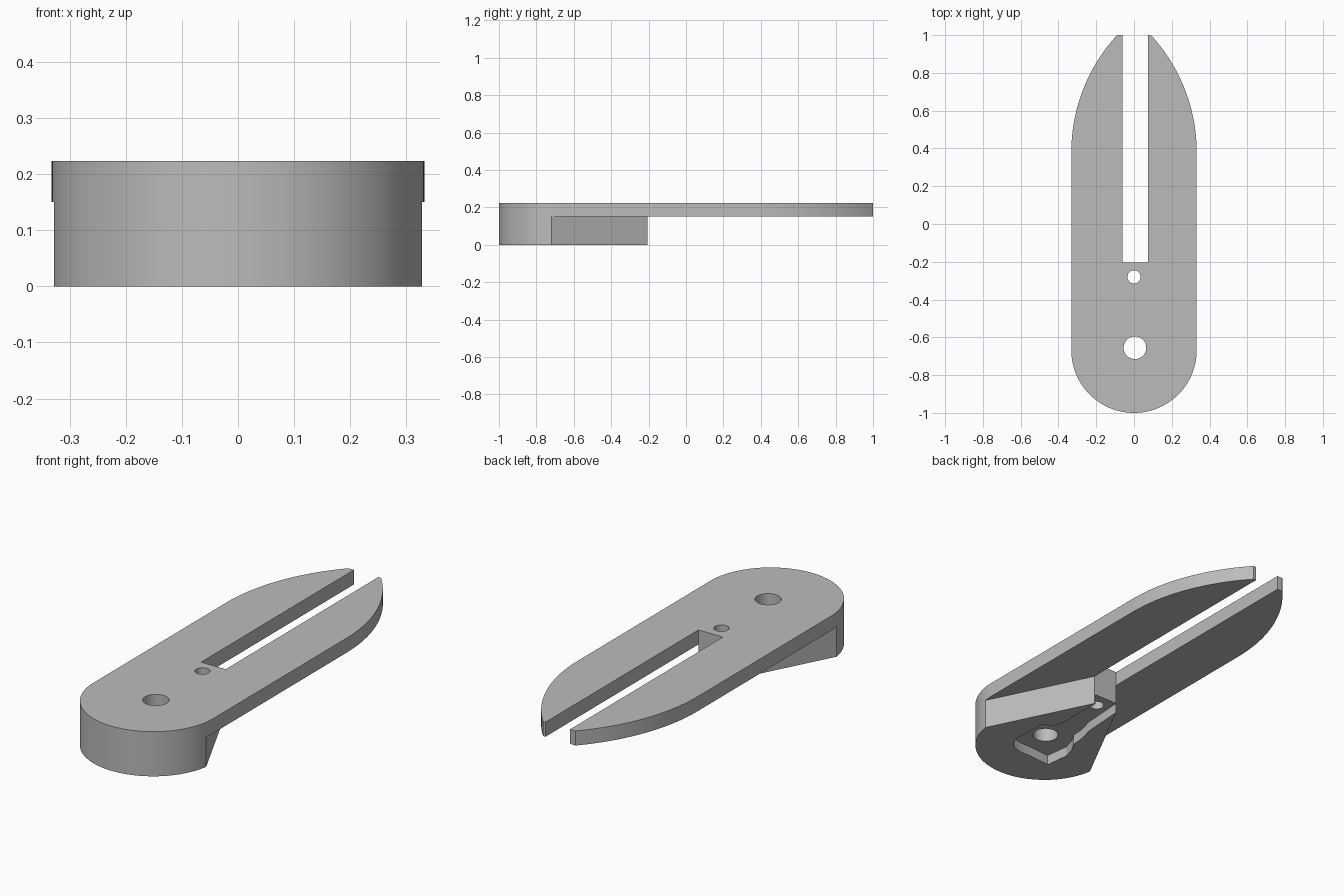
import bpy, bmesh, math
from math import sin, cos, radians, asin

old = bpy.data.objects.get("Cube")
if old:
    bpy.data.objects.remove(old, do_unlink=True)

grey = bpy.data.materials.new("plain grey")
grey.use_nodes = True
colour = (0.5, 0.5, 0.5, 1)
grey.diffuse_color = colour
grey.node_tree.nodes["Principled BSDF"].inputs["Base Color"].default_value = colour


def prism(name, outline, z0, z1):
    """Extrude a flat outline between two heights."""
    bm = bmesh.new()
    face = bm.faces.new([bm.verts.new((x, y, z0)) for x, y in outline])
    top = bmesh.ops.extrude_face_region(bm, geom=[face])["geom"]
    for v in top:
        if isinstance(v, bmesh.types.BMVert):
            v.co.z = z1
    bmesh.ops.recalc_face_normals(bm, faces=bm.faces)
    mesh = bpy.data.meshes.new(name)
    bm.to_mesh(mesh)
    bm.free()
    mesh.materials.append(grey)
    obj = bpy.data.objects.new(name, mesh)
    bpy.context.collection.objects.link(obj)
    return obj


def arc(cx, cy, r, a0, a1, n):
    return [(cx + r * cos(radians(a0 + (a1 - a0) * i / n)),
             cy + r * sin(radians(a0 + (a1 - a0) * i / n))) for i in range(n + 1)]


def combine(target, tool, operation):
    mod = target.modifiers.new("cut", "BOOLEAN")
    mod.operation, mod.solver, mod.object = operation, "EXACT", tool
    bpy.context.view_layer.objects.active = target
    bpy.ops.object.modifier_apply(modifier=mod.name)
    bpy.data.objects.remove(tool, do_unlink=True)


HALF, UNDER, TOP = 0.332, 0.15, 0.223
ROUND_Y, SLOT_Y = -0.668, -0.205
SLOT_L, SLOT_R = 0.075, -0.06

# Forked plate: round front end, curved prongs and a slot
R, shoulder = 0.915, 0.38
sweep = math.degrees(asin((1 - shoulder) / R))
left = arc(HALF - R, shoulder, R, 0, sweep, 28)
right = [(-x, y) for x, y in reversed(left)]
front = arc(0, ROUND_Y, HALF, 180, 360, 60)
slot = [(SLOT_L, 1), (SLOT_L, SLOT_Y), (SLOT_R, SLOT_Y), (SLOT_R, 1)]
body = prism("forked_plate", front + left + slot + right, UNDER, TOP)

# Thick hub beneath, tapering to the slot
hub = prism("hub", arc(0, ROUND_Y, HALF, 189, 351, 54)
            + [(SLOT_L, SLOT_Y), (SLOT_R, SLOT_Y)], 0, UNDER)
combine(body, hub, "UNION")

# Shallow pocket in the underside, open to the slot
pocket = prism("pocket", [
    (0.07, -0.15), (0.07, -0.44), (0.085, -0.49), (0.14, -0.53),
    (0.145, -0.70), (0.13, -0.745), (0.10, -0.775), (0.05, -0.79),
    (-0.02, -0.79), (-0.13, -0.80), (-0.145, -0.68), (-0.13, -0.62),
    (-0.10, -0.57), (-0.095, -0.50), (-0.075, -0.43), (-0.056, -0.15)], -0.05, 0.05)
combine(body, pocket, "DIFFERENCE")

# Two through holes
for x, y, r in ((0.005, -0.655, 0.06), (0, -0.28, 0.035)):
    hole = prism("hole", arc(x, y, r, 0, 352.5, 47), -0.1, 0.4)
    combine(body, hole, "DIFFERENCE")

# Smooth curved walls, crisp edges
bpy.ops.object.select_all(action="DESELECT")
body.select_set(True)
bpy.context.view_layer.objects.active = body
bpy.ops.object.shade_smooth_by_angle(angle=radians(20))
